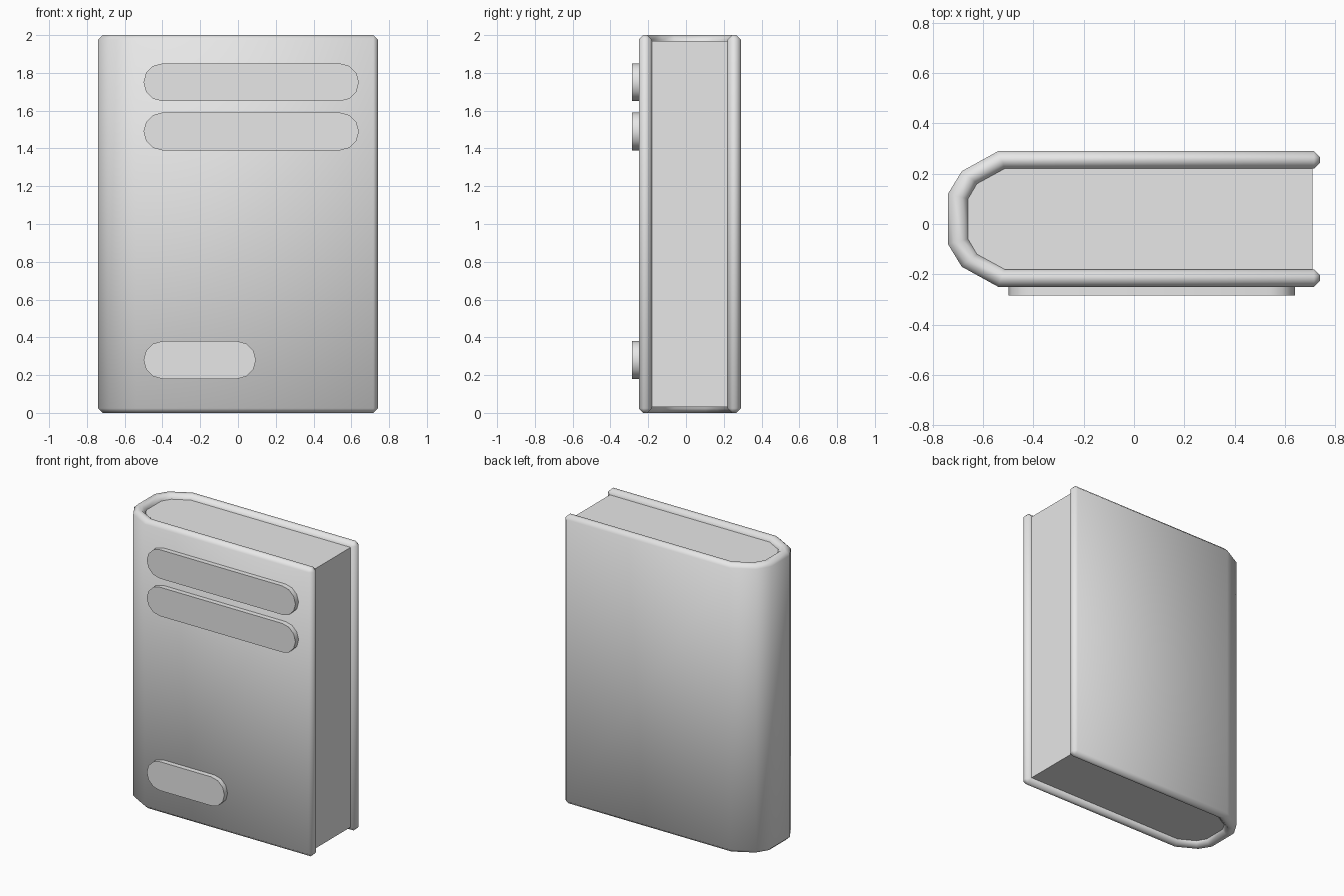
import bpy, bmesh, math
from mathutils import Vector

cube = bpy.data.objects.get("Cube")
if cube:
    bpy.data.objects.remove(cube, do_unlink=True)

grey = bpy.data.materials.new("light grey")
colour = (0.8, 0.8, 0.8, 1)
grey.diffuse_color = colour
grey.use_nodes = True
grey.node_tree.nodes["Principled BSDF"].inputs["Base Color"].default_value = colour

MID = 0.02  # depth of the symmetry plane


def mirrored(half):
    """Complete a half outline across the symmetry plane."""
    return ([(x, MID + d) for x, d in half]
            + [(x, MID - d) for x, d in reversed(half)])


def extruded(name, faces, offset, bevel=0, smooth=True):
    """Extrude flat faces, given as lists of corners, along offset."""
    bm = bmesh.new()
    for corners in faces:
        bm.faces.new([bm.verts.new(c) for c in corners])
    bmesh.ops.remove_doubles(bm, verts=bm.verts, dist=0.0001)
    ext = bmesh.ops.extrude_face_region(bm, geom=bm.faces[:])
    moved = [g for g in ext["geom"] if isinstance(g, bmesh.types.BMVert)]
    bmesh.ops.translate(bm, verts=moved, vec=Vector(offset))
    bmesh.ops.recalc_face_normals(bm, faces=bm.faces)
    if bevel:
        sharp = [e for e in bm.edges if e.calc_face_angle(0) > math.radians(60)]
        bmesh.ops.bevel(bm, geom=sharp, offset=bevel, segments=1,
                        profile=0.5, affect="EDGES")
    mesh = bpy.data.meshes.new(name)
    bm.to_mesh(mesh)
    bm.free()
    mesh.materials.append(grey)
    obj = bpy.data.objects.new(name, mesh)
    bpy.context.collection.objects.link(obj)
    if smooth:
        bpy.ops.object.select_all(action="DESELECT")
        obj.select_set(True)
        bpy.context.view_layer.objects.active = obj
        bpy.ops.object.shade_smooth_by_angle(angle=math.radians(50))
    return obj


# Wrap-around cover with a faceted round spine
outer = mirrored([(0.74, 0.27), (-0.54, 0.27), (-0.685, 0.19), (-0.74, 0.1)])
inner = mirrored([(0.74, 0.2), (-0.515, 0.2), (-0.625, 0.14), (-0.66, 0.08)])
strip = []
for i in range(len(outer) - 1):
    quad = (outer[i], outer[i + 1], inner[i + 1], inner[i])
    strip.append([(x, y, 0) for x, y in quad])
extruded("cover", strip, (0, 0, 2), bevel=0.024)

# Page block, set in slightly from the cover edges
pages = mirrored([(0.71, 0.2), (-0.515, 0.2), (-0.625, 0.14), (-0.66, 0.08)])
extruded("page_block", [[(x, y, 0.03) for x, y in pages]], (0, 0, 1.94), smooth=False)


# Raised round-ended plates on the front cover
def plate(name, x0, x1, z, r=0.1):
    outline = []
    for cx, start in ((x1 - r, -90), (x0 + r, 90)):
        for k in range(7):
            a = math.radians(start + 30 * k)
            outline.append((cx + r * math.cos(a), -0.285, z + r * math.sin(a)))
    extruded(name, [outline], (0, 0.045, 0))


plate("upper_title_bar", -0.5, 0.64, 1.75)
plate("lower_title_bar", -0.5, 0.64, 1.49)
plate("small_bottom_bar", -0.5, 0.095, 0.28)
